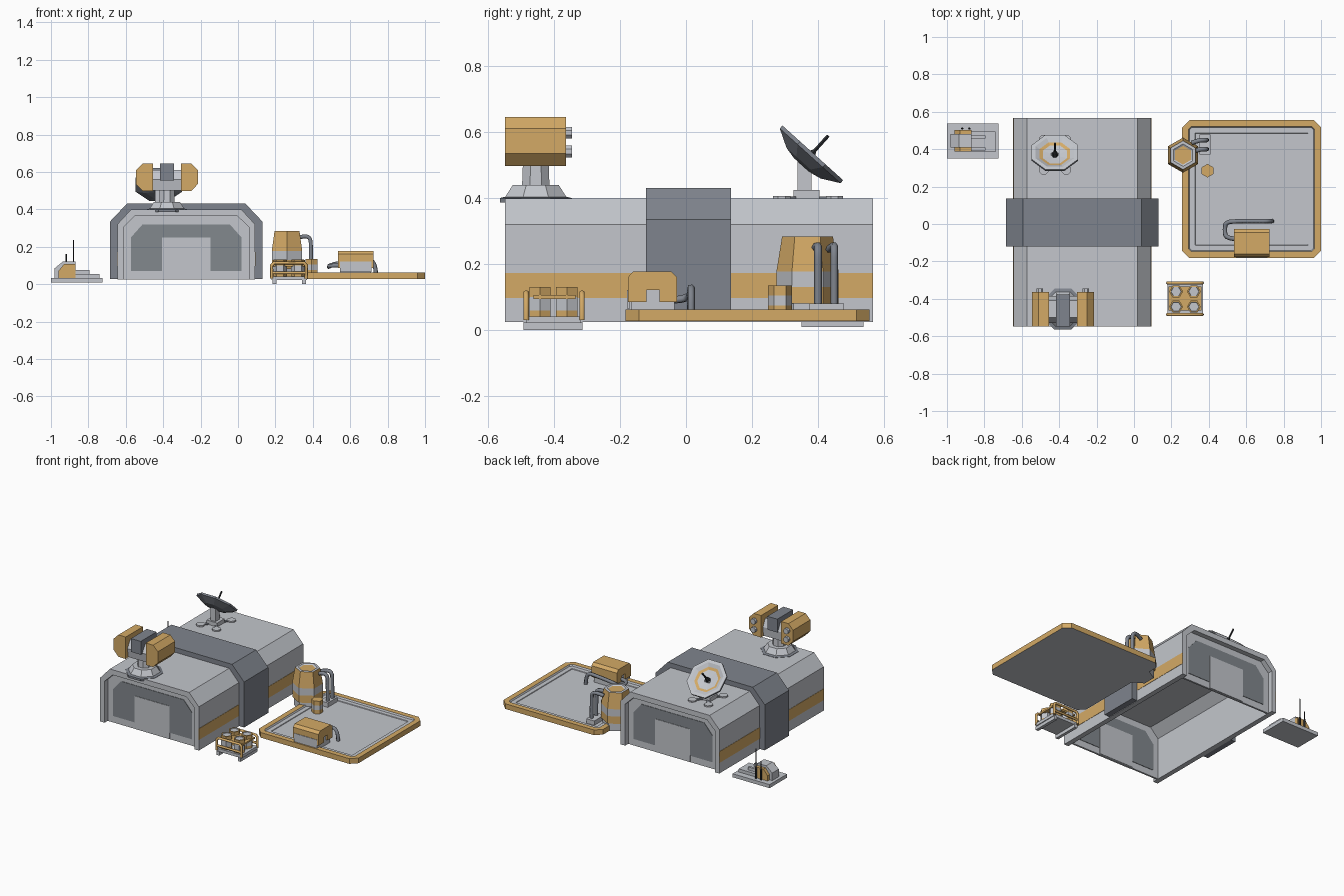
import bpy, bmesh, math
from mathutils import Matrix, Vector

if "Cube" in bpy.data.objects:
    bpy.data.objects.remove(bpy.data.objects["Cube"])


def mat(name, rgb):
    m = bpy.data.materials.new(name)
    lin = [(c / 255 / 12.92) if c < 11 else ((c / 255 + 0.055) / 1.055) ** 2.4 for c in rgb]
    m.diffuse_color = (*lin, 1)
    m.use_nodes = True
    m.node_tree.nodes["Principled BSDF"].inputs["Base Color"].default_value = m.diffuse_color
    return m


YEL = mat("ochre_yellow", (212, 170, 102))
LGT = mat("light_grey", (195, 198, 204))
DRK = mat("dark_grey", (127, 132, 141))
PAN = mat("panel_grey", (130, 136, 141))
BLK = mat("near_black", (45, 47, 51))


def loft(name, loops, mats):
    """Join closed loops of points; mats = [start cap, bands..., end cap]."""
    bm = bmesh.new()
    rows = [[bm.verts.new(p) for p in lp] for lp in loops]
    n = len(rows[0])
    slots = list(dict.fromkeys(mats))
    bm.faces.new(rows[0][::-1]).material_index = slots.index(mats[0])
    for k in range(len(rows) - 1):
        for i in range(n):
            j = (i + 1) % n
            f = bm.faces.new((rows[k][i], rows[k][j], rows[k + 1][j], rows[k + 1][i]))
            f.material_index = slots.index(mats[k + 1])
    bm.faces.new(rows[-1]).material_index = slots.index(mats[-1])
    bmesh.ops.recalc_face_normals(bm, faces=bm.faces)
    me = bpy.data.meshes.new(name)
    bm.to_mesh(me)
    bm.free()
    for m in slots:
        me.materials.append(m)
    ob = bpy.data.objects.new(name, me)
    bpy.context.collection.objects.link(ob)
    return ob


def prism(name, pts, axis, a, b, m):
    put = {'x': lambda p, t: (t, p[0], p[1]), 'y': lambda p, t: (p[0], t, p[1]),
           'z': lambda p, t: (p[0], p[1], t)}[axis]
    return loft(name, [[put(p, t) for p in pts] for t in (a, b)], [m] * 3)


def box(name, x0, x1, y0, y1, z0, z1, m):
    return prism(name, [(x0, y0), (x1, y0), (x1, y1), (x0, y1)], 'z', z0, z1, m)


def lathe(name, rings, n, mats, loc=(0, 0, 0), rot=None, phase=0.0):
    M = Matrix.Translation(loc) @ (rot or Matrix())
    if not isinstance(mats, list):
        mats = [mats] * (len(rings) + 1)
    loops = [[M @ Vector((r * math.cos(phase + i * math.tau / n), r * math.sin(phase + i * math.tau / n), z))
              for i in range(n)] for r, z in rings]
    return loft(name, loops, mats)


def pipe(name, pts, r, m, smooth=True):
    cu = bpy.data.curves.new(name, 'CURVE')
    cu.dimensions = '3D'
    cu.bevel_depth, cu.bevel_resolution, cu.use_fill_caps = r, 1, True
    sp = cu.splines.new('NURBS' if smooth else 'POLY')
    sp.points.add(len(pts) - 1)
    for q, p in zip(sp.points, pts):
        q.co = (*p, 1)
    if smooth:
        sp.order_u, sp.use_endpoint_u, sp.resolution_u = 3, True, 4
    tmp = bpy.data.objects.new(name + "_path", cu)
    bpy.context.collection.objects.link(tmp)
    me = bpy.data.meshes.new_from_object(tmp.evaluated_get(bpy.context.evaluated_depsgraph_get()))
    bpy.data.objects.remove(tmp)
    me.materials.clear()
    me.materials.append(m)
    ob = bpy.data.objects.new(name, me)
    bpy.context.collection.objects.link(ob)
    return ob


# --- Hangar hall: open-bottomed arch shell with recessed end walls ---
CX = -0.277


def arch(h, c, sh, top, z0):
    return [(CX - h, z0), (CX - h, sh), (CX - h + c, top), (CX + h - c, top), (CX + h, sh), (CX + h, z0)]


hall_out = arch(.368, .072, .32, .398, .025)
hall_in = arch(.335, .06, .305, .363, .025)
prism("hall_shell", hall_out + hall_in[::-1], 'y', -.548, .566, LGT)
prism("hall_band", arch(.407, .09, .335, .43, .028) + arch(.367, .072, .319, .397, .028)[::-1],
      'y', -.121, .137, DRK)
for end, y, s in (("front", -.515, -1), ("back", .533, 1)):
    prism(end + "_wall", hall_in, 'y', y, y - s * .012, LGT)
    prism(end + "_wall_panel", arch(.295, .062, .25, .32, .07), 'y', y, y + s * .003, PAN)
    box(end + "_door", CX - .13, CX + .13, *sorted((y, y + s * .006)), .028, .25, LGT)
prism("inner_front_panel", arch(.295, .062, .25, .32, .07), 'y', -.503, -.5, PAN)
box("inner_front_door", CX - .13, CX + .13, -.5, -.497, .028, .25, LGT)
for s in (-1, 1):
    x = CX + s * .368
    for y0, y1 in ((-.548, -.121), (.137, .566)):
        box("hall_stripe", x - .002, x + .002, y0, y1, .097, .173, YEL)

# --- Roof turret ---
TX, TY, P8 = -.38, -.455, math.pi / 8
lathe("turret_base", [(.118, .386), (.118, .4), (.1, .404), (.075, .44)], 8,
      [DRK, DRK, DRK, LGT, LGT], (TX, TY, 0), phase=P8)
lathe("turret_neck", [(.045, .435), (.042, .51)], 8, LGT, (TX, TY, 0), phase=P8)
prism("turret_body", [(-.52, .5), (-.39, .5), (-.385, .56), (-.41, .61), (-.5, .61), (-.53, .56)],
      'x', TX - .08, TX + .08, LGT)
box("turret_core", TX - .037, TX + .037, -.547, -.378, .555, .645, DRK)
for s in (-1, 1):
    prof = [(TX + s * dx, z) for dx, z in
            ((.075, .497), (.13, .497), (.165, .535), (.165, .61), (.13, .645), (.075, .645))]
    prism("turret_pod", prof, 'y', -.548, -.364, YEL)
    for z in (.541, .598):
        lathe("turret_tube", [(.019, 0), (.019, .025)], 8, LGT, (TX + s * .123, -.37, z),
              Matrix.Rotation(-math.pi / 2, 4, 'X'), P8)

# --- Roof dish antenna ---
DX, DY = -.423, .37
for sx in (-1, 1):
    for sy in (-1, 1):
        lathe("dish_foot", [(.028, .396), (.028, .407)], 8, LGT, (DX + sx * .06, DY + sy * .08, 0), phase=P8)
    prism("dish_leg", [(DX - sx * .06 - .012, DY - .08), (DX - sx * .06 + .012, DY - .08),
                       (DX + sx * .06 + .012, DY + .08), (DX + sx * .06 - .012, DY + .08)],
          'z', .396, .405, DRK)
box("dish_block", DX - .04, DX + .04, DY - .045, DY + .035, .396, .425, LGT)
box("dish_post", DX - .02, DX + .02, DY - .033, DY + .01, .42, .52, LGT)
tilt = Matrix.Rotation(math.radians(-42), 4, 'X')
lathe("dish_bowl", [(.035, -.05), (.075, -.042), (.134, -.012), (.134, 0), (.112, 0), (.088, -.012),
                    (.07, -.018), (.02, -.024)], 8,
      [DRK, DRK, DRK, DRK, LGT, LGT, YEL, LGT, LGT], (DX, .384, .537), tilt, P8)
lathe("dish_feed", [(.018, -.024), (.012, 0), (.006, .01), (.006, .07)], 6, BLK, (DX, .384, .537), tilt)

# --- Small sensor station ---
box("station_base", -1, -.724, .35, .537, .01, .034, LGT)
prism("station_shroud", [(-.98, .03), (-.98, .085), (-.935, .122), (-.87, .122), (-.87, .03)],
      'y', .41, .48, LGT)
for y in (.388, .48):
    prism("station_cheek", [(-.96, .03), (-.96, .07), (-.93, .107), (-.868, .107), (-.868, .03)],
          'y', y, y + .022, YEL)
box("station_deck", -.868, -.74, .385, .495, .03, .055, LGT)
for y in (.402, .466):
    box("station_rail", -.868, -.795, y - .008, y + .008, .05, .075, LGT)
for x, z in ((-.88, .235), (-.918, .16)):
    lathe("station_mast", [(.007, .03), (.007, .1), (.003, .11), (.003, z)], 6, BLK, (x, .51, 0))


# --- Landing pad ---
def pad(i, z, c):
    x0, x1, y0, y1 = .257 + i, 1 - i, -.183 + i, .556 - i
    return [(x0 + c, y0, z), (x1 - c, y0, z), (x1, y0 + c, z), (x1, y1 - c, z),
            (x1 - c, y1, z), (x0 + c, y1, z), (x0, y1 - c, z), (x0, y0 + c, z)]


loft("landing_pad", [pad(0, .028, .04), pad(0, .063, .04), pad(.035, .063, .015), pad(.04, .053, .013),
                     pad(.069, .053, .002), pad(.071, .049, .002)],
     [LGT, YEL, YEL, LGT, LGT, LGT, LGT])

# --- Hexagonal tank, its pipes and a small canister ---
H = math.pi / 6
lathe("tank", [(.085, .028), (.085, .08), (.094, .08), (.094, .13), (.094, .178), (.077, .283), (.06, .284), (.05, .278)],
      6, [LGT, LGT, YEL, YEL, LGT, YEL, LGT, LGT, YEL], (.262, .368, 0), phase=H)
for y in (.4, .449):
    pipe("tank_pipe", [(.31, y - .015, .245), (.35, y, .258), (.388, y, .25), (.39, y, .19), (.39, y, .05)], .012, DRK)
box("pipe_plate", .35, .41, .372, .478, .05, .08, LGT)
lathe("canister", [(.036, .05), (.036, .075), (.036, .105), (.036, .135)], 6,
      [YEL, YEL, LGT, YEL, YEL], (.393, .285, 0), phase=H)

# --- Generator box with looped hose ---
prism("generator", [(-.176, .085), (-.176, .16), (-.16, .178), (-.045, .178), (-.027, .16), (-.027, .085),
                    (-.08, .085), (-.08, .122), (-.12, .122), (-.12, .085)], 'x', .535, .725, YEL)
box("generator_skid", .548, .712, -.165, -.035, .05, .125, LGT)
box("generator_front", .545, .715, -.179, -.17, .066, .122, LGT)
pipe("generator_hose", [(.56, -.08, .1), (.49, -.08, .1), (.485, -.03, .09), (.49, .01, .1), (.55, .015, .115),
                        (.66, .015, .125), (.735, .015, .13), (.738, .015, .05)], .012, DRK)

# --- Barrel rack ---
for x in (.185, .343):
    box("rack_skid", x, x + .02, -.492, -.313, 0, .025, LGT)
box("rack_floor", .178, .368, -.485, -.32, .022, .042, LGT)
box("rack_tray", .185, .36, -.462, -.335, .095, .106, YEL)
for x in (.225, .32):
    for y in (-.361, -.442):
        lathe("barrel", [(.037, .04), (.037, .06), (.037, .1), (.037, .13), (.029, .131), (.027, .127)], 6,
              [YEL, YEL, LGT, YEL, YEL, LGT, LGT], (x, y, 0))
for y in (-.484, -.315):
    pipe("rack_hoop", [(.18, y, .03), (.18, y, .1), (.193, y, .113), (.352, y, .113), (.365, y, .1), (.365, y, .03)],
         .009, YEL, False)
    pipe("rack_bar", [(.18, y, .06), (.365, y, .06)], .008, YEL, False)
